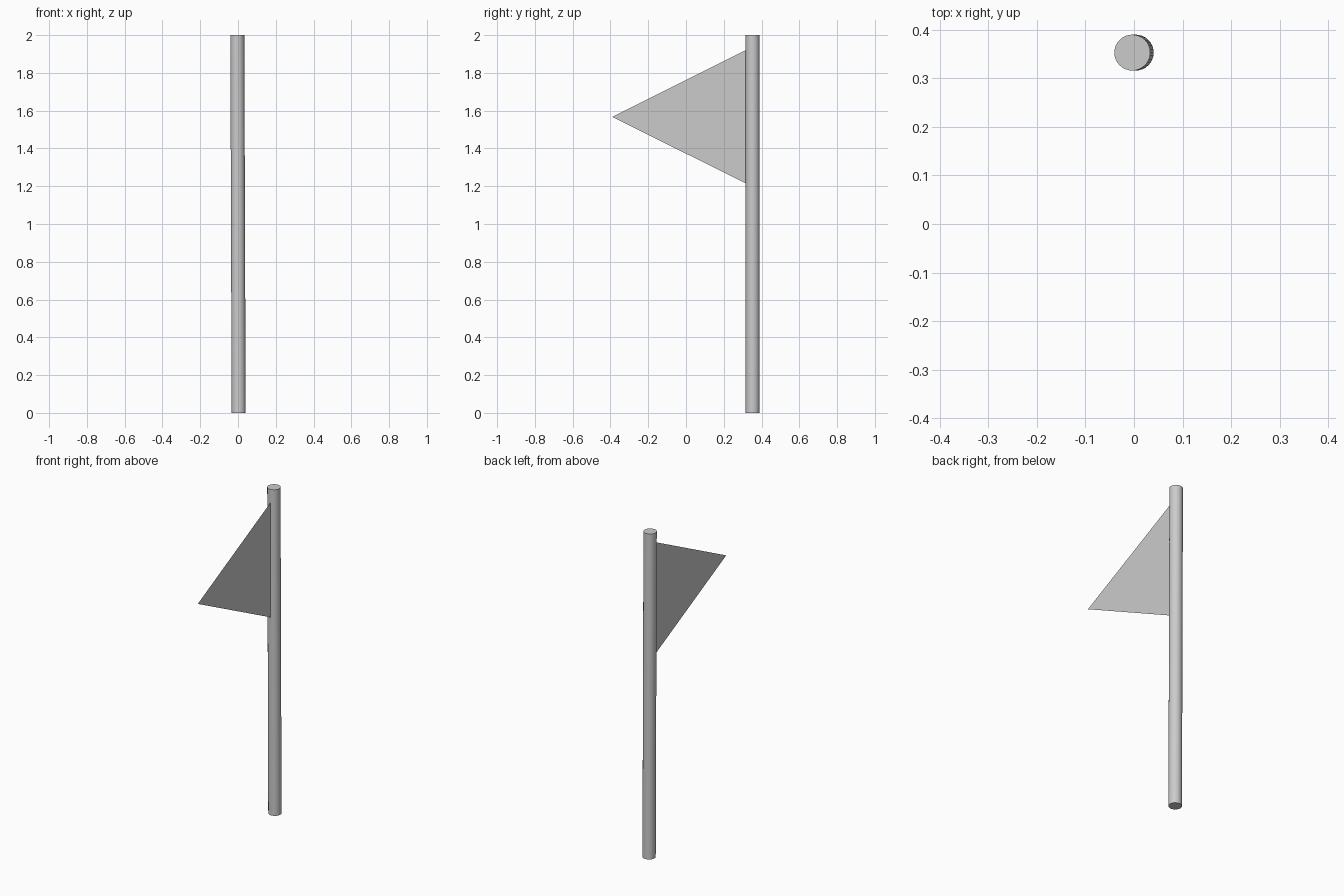
import bpy, bmesh
from mathutils import Matrix

if "Cube" in bpy.data.objects:
    bpy.data.objects.remove(bpy.data.objects["Cube"])

R = 0.037        # pole radius
POLE_Y = 0.353
LEAN = 0.0035    # the pole leans very slightly towards -x

# Pole: round cylinder, top shifted a little to the left
bpy.ops.mesh.primitive_cylinder_add(vertices=32, radius=R, depth=2, location=(0, POLE_Y, 1))
pole = bpy.context.object
pole.name = "pole"
pole.data.transform(Matrix(((1, 0, -LEAN, 0), (0, 1, 0, 0), (0, 0, 1, 0), (0, 0, 0, 1))))
bpy.ops.object.shade_smooth_by_angle()

# Pennant: a single flat triangle touching the pole's front side
edge_y = POLE_Y - R
bm = bmesh.new()
bm.faces.new([bm.verts.new(p) for p in (
    (0, edge_y, 1.92), (0, -0.39, 1.567), (0, edge_y, 1.215))])
mesh = bpy.data.meshes.new("pennant")
bm.to_mesh(mesh)
bm.free()
bpy.context.collection.objects.link(bpy.data.objects.new("pennant", mesh))
